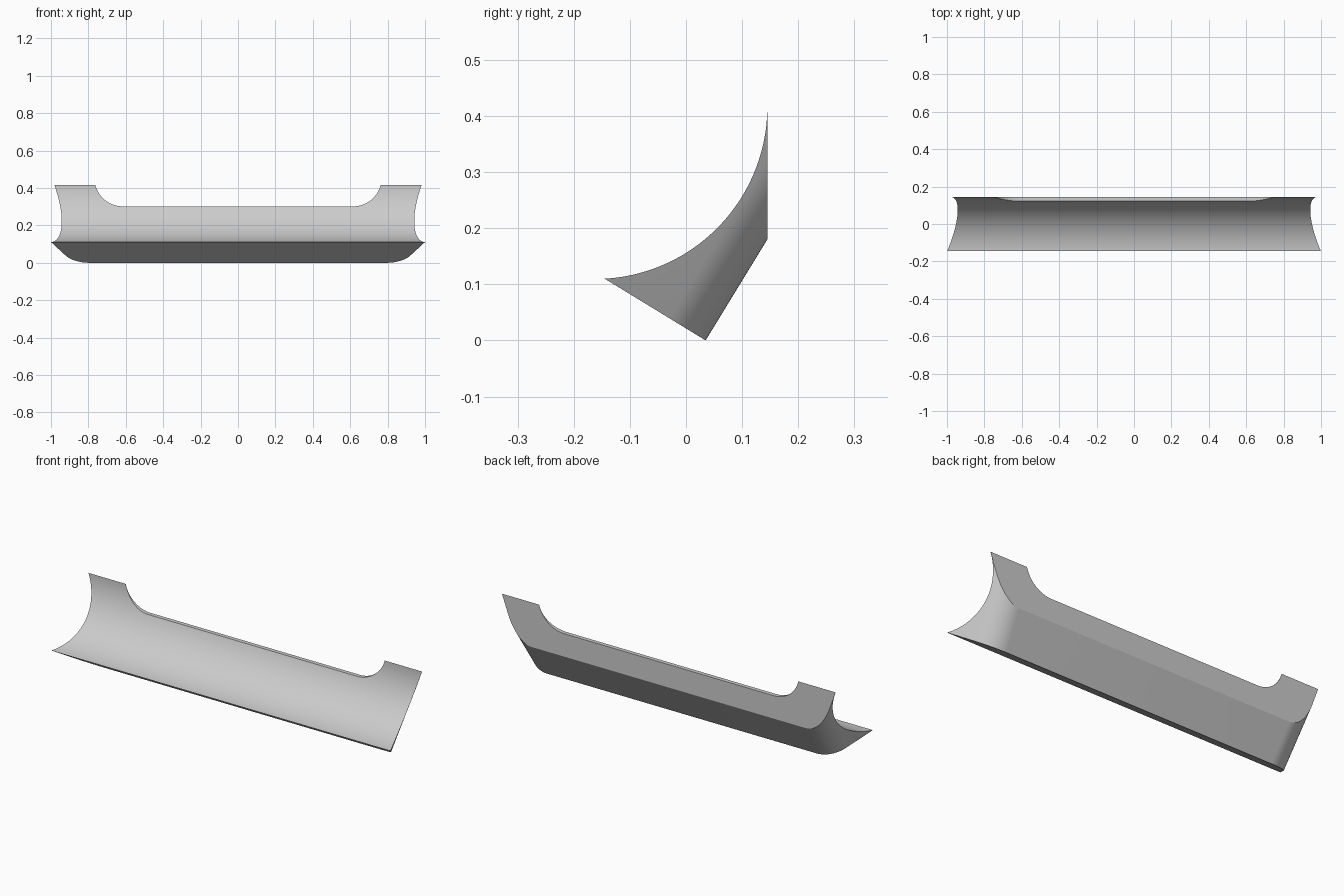
import bpy, bmesh
from math import sin, cos, radians, sqrt, atan2, pi
from mathutils import Vector

cube = bpy.data.objects.get("Cube")
if cube:
    bpy.data.objects.remove(cube, do_unlink=True)

grey = bpy.data.materials.new("light_grey")
grey.use_nodes = True
colour = (0.6, 0.6, 0.6, 1)
grey.diffuse_color = colour
grey.node_tree.nodes["Principled BSDF"].inputs["Base Color"].default_value = colour


def loft(name, ring_a, ring_b):
    """Closed solid between two matching outlines."""
    bm = bmesh.new()
    a = [bm.verts.new(p) for p in ring_a]
    b = [bm.verts.new(p) for p in ring_b]
    bm.faces.new(a)
    bm.faces.new(b[::-1])
    for i in range(len(a)):
        j = (i + 1) % len(a)
        bm.faces.new((a[j], a[i], b[i], b[j]))
    bmesh.ops.recalc_face_normals(bm, faces=bm.faces)
    mesh = bpy.data.meshes.new(name)
    bm.to_mesh(mesh)
    bm.free()
    obj = bpy.data.objects.new(name, mesh)
    bpy.context.collection.objects.link(obj)
    mesh.materials.append(grey)
    return obj


def cut(target, cutter, operation):
    cutter.hide_render = True
    mod = target.modifiers.new(operation, "BOOLEAN")
    mod.operation, mod.object, mod.solver = operation, cutter, "EXACT"
    bpy.ops.object.select_all(action="DESELECT")
    bpy.context.view_layer.objects.active = target
    target.select_set(True)
    bpy.ops.object.modifier_apply(modifier=mod.name)
    bpy.data.objects.remove(cutter, do_unlink=True)


# Cross-section: hollow concave front, flat back, sloping underside
back, top = 0.145, 0.417
tip, heel = Vector((0, -back, 0.11)), Vector((0, 0.035, 0))
radius = 0.3075
centre_y = back - radius
start = atan2(tip.z - top, tip.y - centre_y)
steps = 48
section = [(centre_y + radius * cos(start * (1 - i / steps)),
            top + radius * sin(start * (1 - i / steps))) for i in range(steps + 1)]
across = (heel - tip).normalized()
upward = Vector((0, -across.z, across.y))
section.append((back, heel.z + (back - heel.y) * across.z / across.y))
body = loft("curved_rail", [(-1.2, y, z) for y, z in section],
            [(1.2, y, z) for y, z in section])

# Plan outline with angled ends and rounded rear corners, flaring upward
depth, fillet, draft = (heel - tip).length, 0.15, 0.08
end = [(1.03, -0.055)]
for i in range(17):
    a = radians(30 + 60 * i / 16)
    end.append((0.792 + fillet * cos(a), depth - fillet + fillet * sin(a)))
plan = end + [(-x, u) for x, u in reversed(end)]


def plan_ring(v):
    return [tip + across * u + upward * v + Vector((x + draft * v * (1 if x > 0 else -1), 0, 0))
            for x, u in plan]


cut(body, loft("plan_cutter", plan_ring(-0.05), plan_ring(0.6)), "INTERSECT")

# Wide notch in the top edge with rounded corners
floor, corner, notch_x = 0.302, 0.15, 0.617
side = [(notch_x + corner * sin(a), floor + corner * (1 - cos(a)))
        for a in (i / 20 * pi / 2 for i in range(21))]
side.append((notch_x + corner, 0.6))
notch = side + [(-x, z) for x, z in reversed(side)]
cut(body, loft("notch_cutter", [(x, -0.4, z) for x, z in notch],
               [(x, 0.4, z) for x, z in notch]), "DIFFERENCE")

bpy.ops.object.shade_smooth_by_angle(angle=radians(25))
